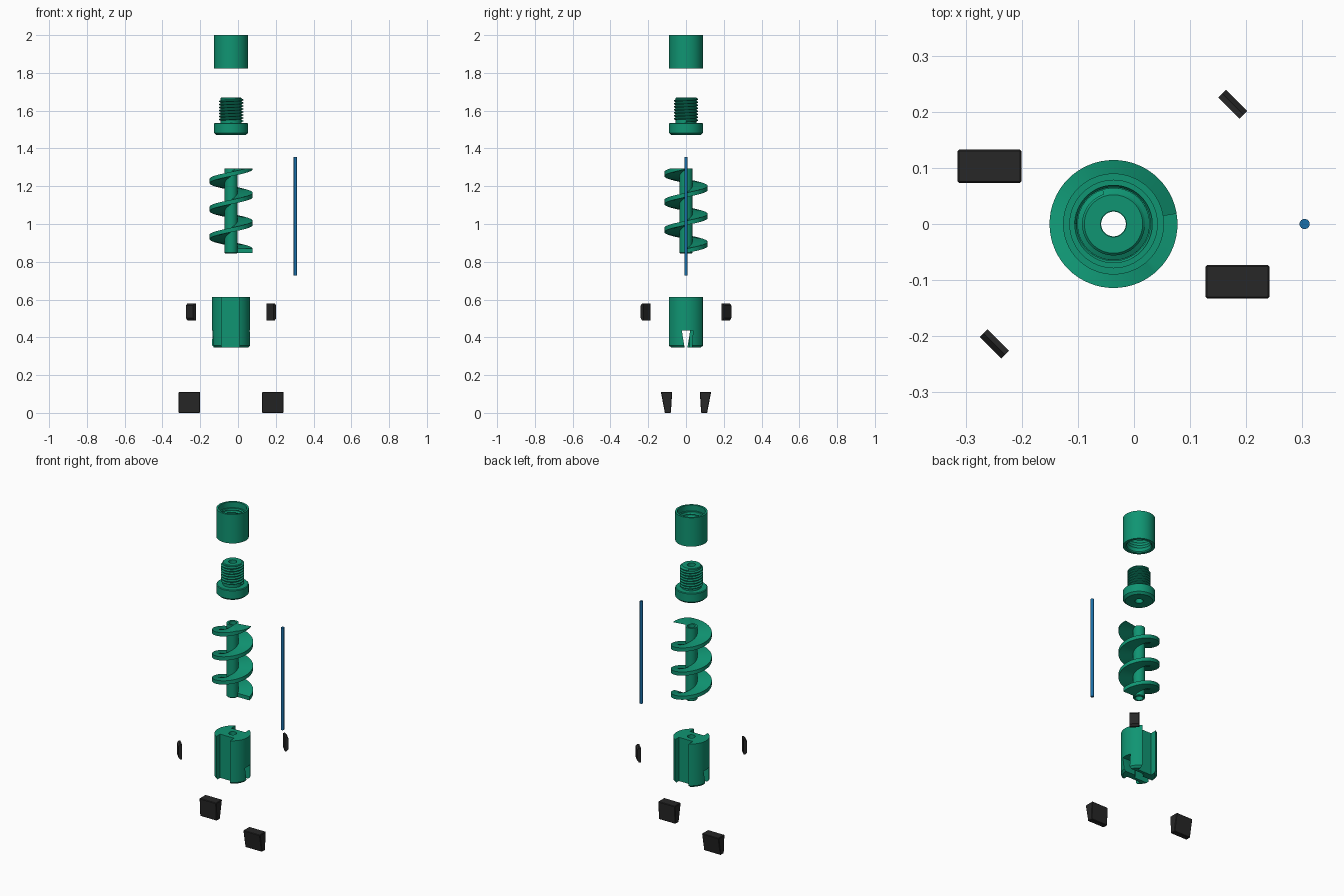
import bpy, bmesh
from math import sin, cos, pi, radians
from mathutils import Matrix

if "Cube" in bpy.data.objects:
    bpy.data.objects.remove(bpy.data.objects["Cube"])

AX = -0.0365  # x of the main axis


def material(name, rgb):
    m = bpy.data.materials.new(name)
    m.diffuse_color = (*rgb, 1)
    m.use_nodes = True
    m.node_tree.nodes["Principled BSDF"].inputs["Base Color"].default_value = m.diffuse_color
    return m


GREEN = material("green", (0.005, 0.30, 0.17))
BLACK = material("black", (0.02, 0.02, 0.02))
BLUE = material("blue", (0.01, 0.16, 0.40))


def finish(name, bm, mat, loc=(AX, 0, 0), rot=0.0):
    bmesh.ops.recalc_face_normals(bm, faces=bm.faces)
    me = bpy.data.meshes.new(name)
    bm.to_mesh(me)
    bm.free()
    ob = bpy.data.objects.new(name, me)
    bpy.context.collection.objects.link(ob)
    me.materials.append(mat)
    ob.location = loc
    ob.rotation_euler.z = rot
    return ob


def smooth(ob):
    bpy.ops.object.select_all(action='DESELECT')
    ob.select_set(True)
    bpy.context.view_layer.objects.active = ob
    bpy.ops.object.shade_smooth_by_angle(angle=radians(30))


def bridge(bm, rings, closed):
    """Join a row of equal vertex loops with quads."""
    n = len(rings[0])
    pairs = list(zip(rings, rings[1:]))
    if closed:
        pairs.append((rings[-1], rings[0]))
    for a, b in pairs:
        for i in range(n):
            j = (i + 1) % n
            bm.faces.new((a[i], a[j], b[j], b[i]))
    if not closed:
        bm.faces.new(rings[0])
        bm.faces.new(rings[-1])


def lathe(bm, profile, seg=64):
    """Revolve a closed (radius, z) profile around the axis."""
    rings = [[bm.verts.new((r * cos(t), r * sin(t), z)) for r, z in profile]
             for t in (2 * pi * k / seg for k in range(seg))]
    bridge(bm, rings, True)


def helix(bm, section, pitch, turns, z0, per_turn=48):
    """Sweep a closed (radius, z) section up a right-handed helix."""
    n = int(turns * per_turn)
    rings = []
    for k in range(n + 1):
        t = 2 * pi * turns * k / n
        rings.append([bm.verts.new((r * cos(t), r * sin(t), z0 + z + pitch * t / (2 * pi)))
                      for r, z in section])
    bridge(bm, rings, False)


def prism(profile, y0, y1):
    """Extrude an (x, z) outline from y0 to y1."""
    bm = bmesh.new()
    bridge(bm, [[bm.verts.new((x, y, z)) for x, z in profile] for y in (y0, y1)], False)
    return bm


# Top sleeve with stepped bore and internal thread
bm = bmesh.new()
lathe(bm, [(.078, 2.0), (.09, 2.0), (.09, 1.823), (.074, 1.823),
           (.069, 1.829), (.069, 1.965), (.078, 1.965)])
helix(bm, [(.0695, -.006), (.0655, 0), (.0695, .006)], .016, 7.5, 1.84)
smooth(finish("threaded_sleeve", bm, GREEN))

# Threaded plug with collar
bm = bmesh.new()
lathe(bm, [(.023, 1.67), (.052, 1.67), (.056, 1.666), (.056, 1.535), (.086, 1.535),
           (.09, 1.531), (.09, 1.482), (.077, 1.470), (.023, 1.470)])
helix(bm, [(.055, -.007), (.0645, -.002), (.0645, .002), (.055, .007)], .016, 7.3, 1.545)
smooth(finish("threaded_plug", bm, GREEN))

# Auger shaft
bm = bmesh.new()
lathe(bm, [(.022, 1.294), (.034, 1.294), (.034, .848), (.030, .844), (.022, .844)])
smooth(finish("auger_shaft", bm, GREEN))

# Auger blade, trimmed flat at the top of the shaft
bm = bmesh.new()
helix(bm, [(.031, 0), (.114, 0), (.114, .023), (.031, .023)], .148, 3.08, .846, 64)
res = bmesh.ops.bisect_plane(bm, geom=bm.verts[:] + bm.edges[:] + bm.faces[:],
                             plane_co=(0, 0, 1.294), plane_no=(0, 0, 1), clear_outer=True)
bmesh.ops.edgeloop_fill(bm, edges=[e for e in res["geom_cut"]
                                   if isinstance(e, bmesh.types.BMEdge)])
smooth(finish("auger_blade", bm, GREEN))

# Long rod beside the auger
bm = bmesh.new()
bmesh.ops.create_cone(bm, cap_ends=True, segments=24, radius1=.009, radius2=.009, depth=.629,
                      matrix=Matrix.Translation((0, 0, 1.0415)))
smooth(finish("alignment_rod", bm, BLUE, (.304, 0, 0)))

# Cutter body: bored cylinder with two flutes and two tapered bottom pockets
bm = bmesh.new()
lathe(bm, [(.022, .614), (.101, .614), (.101, .357), (.090, .345), (.022, .345)], 96)
body = finish("cutter_body", bm, GREEN)
flute = [(-.05, .3), (.045, .3), (.045, .7), (-.05, .7)]
pocket = [(-.022, .435), (.037, .435), (.031, .33), (-.005, .33)]
for prof, y0, y1, base in ((flute, -.15, -.05, 0), (pocket, -.15, .01, pi / 2)):
    for turn in (0, pi):
        cutter = finish("cut_helper", prism(prof, y0, y1), GREEN, rot=base + turn)
        cutter.hide_render = True
        bpy.context.view_layer.objects.active = body
        mod = body.modifiers.new("cut", 'BOOLEAN')
        mod.operation = 'DIFFERENCE'
        mod.solver = 'EXACT'
        mod.object = cutter
        bpy.ops.object.modifier_apply(modifier=mod.name)
        bpy.data.objects.remove(cutter)
smooth(body)

# Large tapered bottom cutters and small side plates, each in opposite pairs
tooth = [(-.030, .111), (.030, .111), (.023, 0), (-.009, 0)]
plate = [(-.010, .49), (.0, .49), (.010, .502), (.010, .568), (.0, .58), (-.010, .58)]
for i, s in enumerate((1, -1)):
    turn = i * pi
    ob = finish(f"bottom_cutter_{i + 1}", prism(tooth, -.057, .057), BLACK,
                (AX + s * .221, s * -.103, 0), pi / 2 + turn)
    mod = ob.modifiers.new("edges", 'BEVEL')
    mod.width = .003
    mod.segments = 1
    finish(f"side_plate_{i + 1}", prism(plate, -.027, .027), BLACK,
           (AX + s * .2125, s * .2135, 0), pi / 4 + turn)
